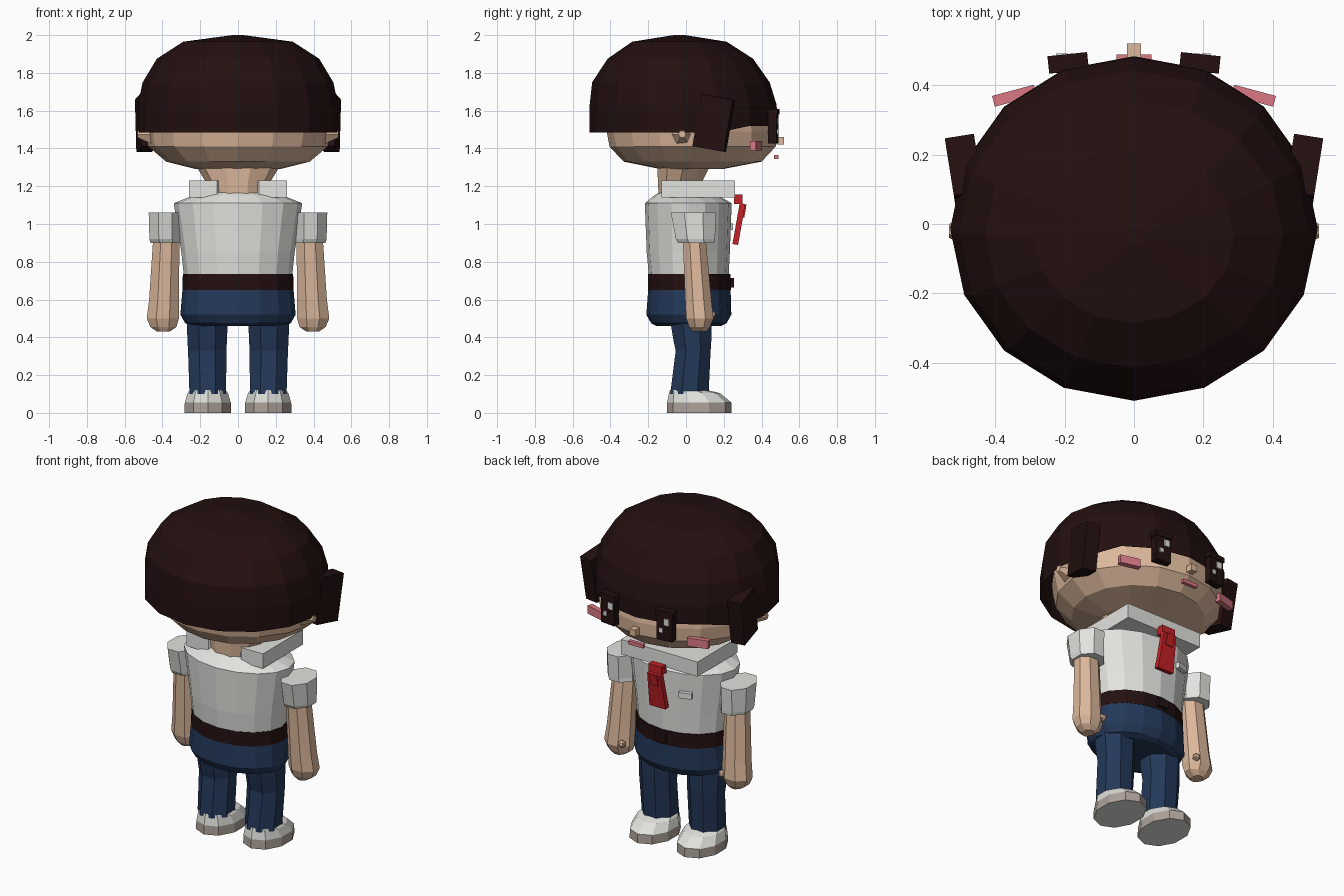
import bpy, bmesh, math
from mathutils import Matrix, Vector, Euler

old = bpy.data.objects.get("Cube")
if old:
    bpy.data.objects.remove(old, do_unlink=True)


def material(name, r, g, b):
    m = bpy.data.materials.new(name)
    m.use_nodes = True
    m.diffuse_color = (r, g, b, 1)
    bsdf = next(n for n in m.node_tree.nodes if n.type == 'BSDF_PRINCIPLED')
    bsdf.inputs["Base Color"].default_value = (r, g, b, 1)
    bsdf.inputs["Roughness"].default_value = 0.9
    return m


HAIR = material("dark brown", .017, .005, .005)
SKIN = material("skin", .72, .48, .33)
WHITE = material("off white", .76, .76, .73)
BLUE = material("navy blue", .017, .04, .1)
RED = material("red", .55, .015, .02)
PINK = material("pink", .70, .19, .23)
SOLE = material("taupe", .42, .36, .32)


def finish(name, bm, *mats):
    bmesh.ops.recalc_face_normals(bm, faces=bm.faces)
    me = bpy.data.meshes.new(name)
    bm.to_mesh(me)
    bm.free()
    for m in mats:
        me.materials.append(m)
    ob = bpy.data.objects.new(name, me)
    bpy.context.collection.objects.link(ob)
    return ob


def loft(name, rings, n, mat, turn=0.0, caps=True):
    """Stack of ellipses, each (z, rx, ry, cx, cy)."""
    bm = bmesh.new()
    loops = []
    for z, rx, ry, cx, cy in rings:
        angles = [math.tau * (i + turn) / n for i in range(n)]
        loops.append([bm.verts.new((cx + rx * math.cos(a), cy + ry * math.sin(a), z))
                      for a in angles])
    for lo, hi in zip(loops, loops[1:]):
        for i in range(n):
            j = (i + 1) % n
            bm.faces.new((lo[i], lo[j], hi[j], hi[i]))
    if caps:
        bm.faces.new(loops[0][::-1])
    bm.faces.new(loops[-1])
    return finish(name, bm, mat)


def box(name, pos, size, mat, rot=(0, 0, 0), taper=1.0):
    """Box turned by degrees; taper narrows the top in x."""
    bm = bmesh.new()
    bmesh.ops.create_cube(bm, size=1)
    turn = Euler([math.radians(a) for a in rot]).to_matrix()
    for v in bm.verts:
        p = Vector([a * b for a, b in zip(v.co, size)])
        if v.co.z > 0:
            p.x *= taper
        v.co = turn @ p + Vector(pos)
    return finish(name, bm, mat)


# Head and neck
loft("head", [(1.29, .22, .16, 0, .03), (1.33, .38, .365, 0, .035), (1.41, .475, .44, 0, .035),
              (1.49, .49, .45, 0, .03), (1.56, .49, .45, 0, .02), (1.7, .42, .4, 0, 0)], 16, SKIN)
loft("neck", [(1.12, .15, .12, 0, -.03), (1.23, .175, .125, 0, -.03),
              (1.32, .23, .15, 0, -.01)], 10, SKIN)

# Bowl-cut hair, lifted over the face
hair = loft("hair", [(1.485, .53, .497, 0, -.013), (1.63, .53, .495, 0, -.015),
                     (1.75, .505, .47, 0, -.027), (1.875, .43, .385, 0, -.03),
                     (1.965, .29, .25, 0, -.035), (2.0, .03, .03, 0, -.035)], 16, HAIR, caps=False)
for v in hair.data.vertices:
    if v.co.z < 1.5 and v.co.y > .25:
        v.co.z = 1.52

# Face details
box("nose", (0, .5, 1.44), (.04, .04, .04), SKIN)
box("mouth", (0, .478, 1.355), (.1, .022, .022), PINK)

# Torso
loft("shirt", [(.71, .285, .21, 0, .015), (.85, .3, .22, 0, .012), (1.11, .34, .23, 0, .012),
               (1.15, .24, .17, 0, .0), (1.19, .09, .09, 0, -.02)], 16, WHITE)
loft("belt", [(.65, .295, .22, 0, .018), (.735, .292, .218, 0, .018)], 16, HAIR)
box("belt_buckle", (0, .245, .69), (.07, .02, .05), HAIR)
loft("trouser_hips", [(.46, .24, .17, 0, .015), (.475, .28, .2, 0, .015), (.52, .305, .225, 0, .015),
                      (.655, .294, .218, 0, .018)], 16, BLUE)

# Square collar with a notch at the nape
bm = bmesh.new()
outline = [(.26, -.13), (.26, .26), (-.26, .26), (-.26, -.13), (-.11, -.13), (0, .02), (.11, -.13)]
base = bm.faces.new([bm.verts.new((x, y, 1.14)) for x, y in outline])
top = bmesh.ops.extrude_face_region(bm, geom=[base])["geom"]
bmesh.ops.translate(bm, vec=(0, 0, .09), verts=[g for g in top if isinstance(g, bmesh.types.BMVert)])
finish("collar", bm, WHITE)

# Tie and chest badge
box("tie_knot", (0, .277, 1.13), (.09, .045, .05), RED)
box("tie", (0, .28, 1.0), (.11, .03, .22), RED, (-10, 0, 0), .8)
box("tie_overlap", (0, .302, 1.07), (.05, .025, .07), RED, (-10, 0, 0))
box("chest_badge", (-.155, .225, .985), (.075, .025, .035), WHITE, (0, 0, 18))

# Everything that comes in pairs
for s, side in ((1, "left"), (-1, "right")):
    box(side + "_hair_lock", (s * .487, .147, 1.535), (.085, .17, .28), HAIR, (-10, 0, -9 * s))
    box(side + "_eye", (s * .19, .462, 1.51), (.1, .045, .165), HAIR, (0, 0, -6 * s))
    box(side + "_eyebrow", (s * .19, .465, 1.595), (.115, .05, .03), HAIR, (0, 0, -6 * s))
    box(side + "_eye_shine", (s * .19 - .018, .486, 1.545), (.034, .012, .04), WHITE)
    box(side + "_eye_glint", (s * .19 + .018, .486, 1.49), (.024, .012, .026), WHITE)
    box(side + "_cheek", (s * .345, .37, 1.415), (.125, .032, .05), PINK, (0, 0, -15 * s))

    # Ear
    bm = bmesh.new()
    bmesh.ops.create_cone(bm, cap_ends=True, segments=6, radius1=.065, radius2=.02, depth=.09,
                          matrix=Matrix.Translation((s * .488, -.02, 1.475))
                          @ Matrix.Rotation(s * math.pi / 2, 4, 'Y'))
    finish(side + "_ear", bm, SKIN)

    # Arm with hand, thumb and rolled sleeve
    loft(side + "_arm", [(.43, .035, .04, s * .395, .07), (.455, .075, .06, s * .395, .072),
                         (.5, .092, .078, s * .398, .073), (.6, .085, .075, s * .392, .065),
                         (.95, .075, .065, s * .378, .042)], 8, SKIN, .5)
    bm = bmesh.new()
    bmesh.ops.create_icosphere(bm, subdivisions=1, radius=.024,
                               matrix=Matrix.Translation((s * .34, .135, .52)))
    finish(side + "_thumb", bm, SKIN)
    loft(side + "_sleeve", [(.9, .09, .105, s * .38, .055), (.92, .092, .112, s * .384, .05),
                            (1.06, .095, .13, s * .385, .04)], 8, WHITE, .5)

    # Trouser leg
    loft(side + "_trouser_leg", [(.1, .105, .11, s * .16, .018), (.33, .11, .1, s * .163, .038),
                                 (.38, .113, .108, s * .163, .034),
                                 (.5, .118, .12, s * .163, .025)], 8, BLUE, .5)

    # Shoe with a sloping toe and a coloured side band
    shoe = loft(side + "_shoe", [(0, .13, .172, s * .16, .07), (.055, .128, .17, s * .16, .07),
                                 (.105, .112, .135, s * .16, .045),
                                 (.12, .1, .1, s * .16, .015)], 10, WHITE, .5)
    shoe.data.materials.append(SOLE)
    for f in shoe.data.polygons:
        if f.center.z < .05 and abs(f.normal.z) < .5:
            f.material_index = 1
